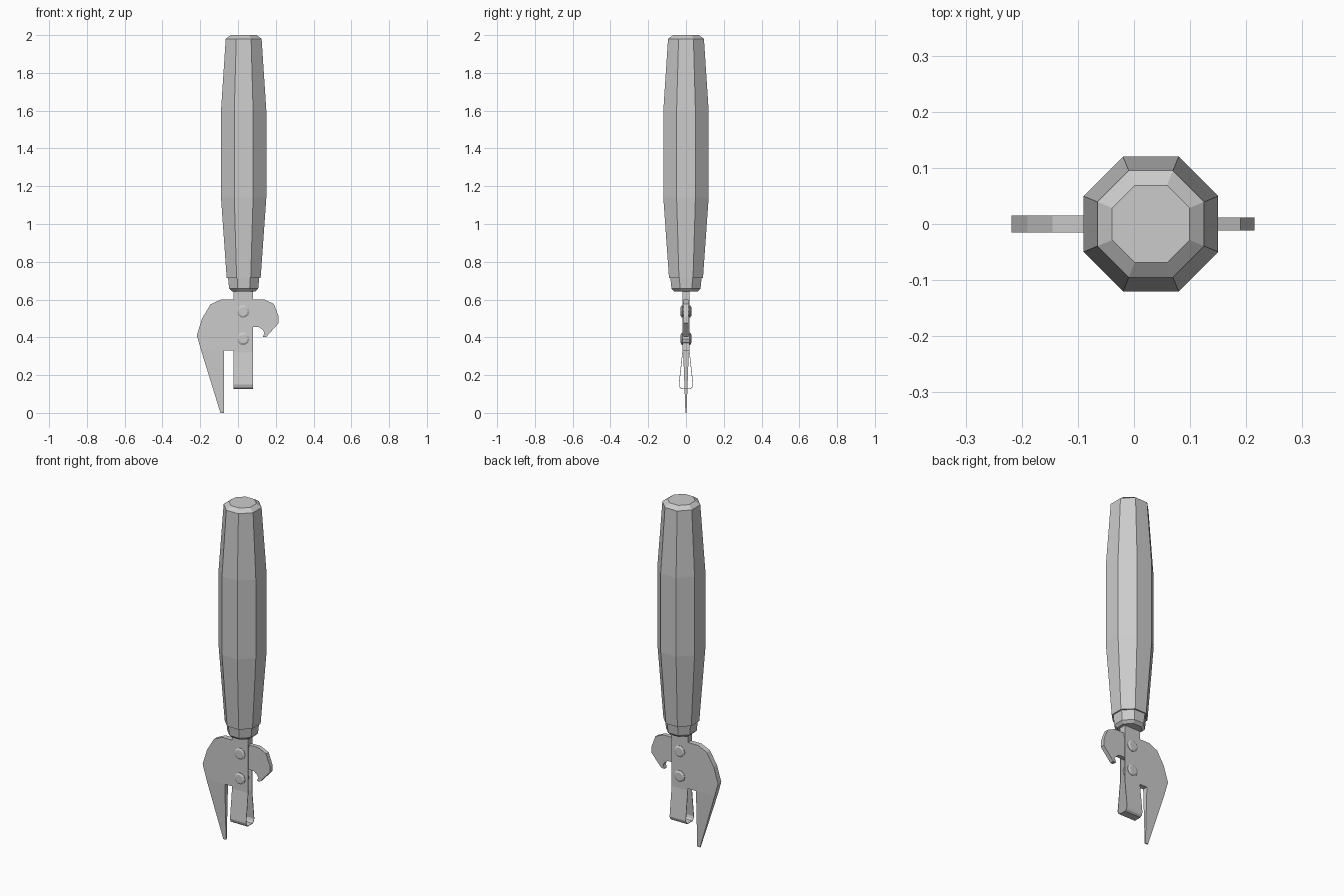
import bpy, bmesh, math

if "Cube" in bpy.data.objects:
    bpy.data.objects.remove(bpy.data.objects["Cube"], do_unlink=True)

grey = bpy.data.materials.new("plain_grey")
grey.use_nodes = True
colour = (0.6, 0.6, 0.6, 1)
grey.diffuse_color = colour
grey.node_tree.nodes["Principled BSDF"].inputs["Base Color"].default_value = colour

AXIS_X = 0.03   # centre line of handle
STRAP_X = 0.027  # centre line of strap and rivets


def finish(name, bm):
    bmesh.ops.recalc_face_normals(bm, faces=bm.faces)
    mesh = bpy.data.meshes.new(name)
    bm.to_mesh(mesh)
    bm.free()
    mesh.materials.append(grey)
    obj = bpy.data.objects.new(name, mesh)
    bpy.context.collection.objects.link(obj)
    return obj


def skin(bm, rings):
    """Join equal closed rings with quads and cap both ends."""
    loops = [[bm.verts.new(p) for p in ring] for ring in rings]
    n = len(loops[0])
    for a, b in zip(loops, loops[1:]):
        for i in range(n):
            j = (i + 1) % n
            bm.faces.new((a[i], a[j], b[j], b[i]))
    bm.faces.new(loops[0])
    bm.faces.new(loops[-1])


def octagon(apothem, z):
    r = apothem / math.cos(math.pi / 8)
    angles = [math.pi / 8 + i * math.pi / 4 for i in range(8)]
    return [(AXIS_X + r * math.cos(a), r * math.sin(a), z) for a in angles]


def plate(name, outline):
    """Flat plate in the xz plane; each point is (x, z, half thickness)."""
    bm = bmesh.new()
    skin(bm, [[(x, side * t, z) for x, z, t in outline] for side in (-1, 1)])
    return finish(name, bm)


# Faceted handle with a slightly narrower collar below
bm = bmesh.new()
skin(bm, [octagon(a, z) for a, z in
          [(0.09, 0.715), (0.12, 1.14), (0.12, 1.6), (0.095, 1.98), (0.069, 2.0)]])
finish("handle", bm)
bm = bmesh.new()
skin(bm, [octagon(a, z) for a, z in [(0.062, 0.643), (0.077, 0.658), (0.083, 0.72)]])
finish("handle_collar", bm)

# Cutter plate: rounded shoulder, tapering spike and hooked opener
T = 0.015
plate("cutter_body", [
    (-0.195, 0.33, T), (-0.218, 0.41, T), (-0.19, 0.5, T), (-0.145, 0.575, T),
    (-0.09, 0.6, T), (0.05, 0.6, T), (0.05, 0.33, T)])
plate("cutter_spike", [
    (-0.195, 0.33, T), (-0.075, 0.33, T), (-0.075, 0, 0.003), (-0.093, 0, 0.003)])
H = 0.012
plate("bottle_hook", [
    (0.05, 0.6, H), (0.14, 0.6, H), (0.19, 0.577, H), (0.215, 0.51, H),
    (0.215, 0.475, H), (0.15, 0.403, H), (0.132, 0.403, H), (0.14, 0.425, H),
    (0.13, 0.44, H), (0.11, 0.455, H), (0.05, 0.455, H)])

# Tang between strap sides, running up into the handle
plate("tang", [(x, z, 0.017) for x, z in
               [(-0.024, 0.58), (-0.024, 0.68), (0.078, 0.68), (0.078, 0.58)]])

# Strap folded around the cutter, with an open loop at the bottom
half = [(0.018, 0.68), (0.018, 0.32), (0.037, 0.15), (0.032, 0.135), (0.022, 0.127)]
path = half + [(-y, z) for y, z in reversed(half)]
bm = bmesh.new()
rows = [[bm.verts.new((x, y, z)) for y, z in path]
        for x in (STRAP_X - 0.052, STRAP_X + 0.052)]
for i in range(len(path) - 1):
    bm.faces.new((rows[0][i], rows[0][i + 1], rows[1][i + 1], rows[1][i]))
strap = finish("folded_strap", bm)
mod = strap.modifiers.new("sheet", "SOLIDIFY")
mod.thickness = 0.003
mod.offset = 0

# Rivets with chamfered heads on both faces
for name, z in (("upper_rivet", 0.537), ("lower_rivet", 0.392)):
    bm = bmesh.new()
    skin(bm, [[(STRAP_X + r * math.cos(a), y, z + r * math.sin(a))
               for a in (i * math.pi / 5 for i in range(10))]
              for y, r in [(-0.028, 0.024), (-0.022, 0.034),
                           (0.022, 0.034), (0.028, 0.024)]])
    finish(name, bm)
